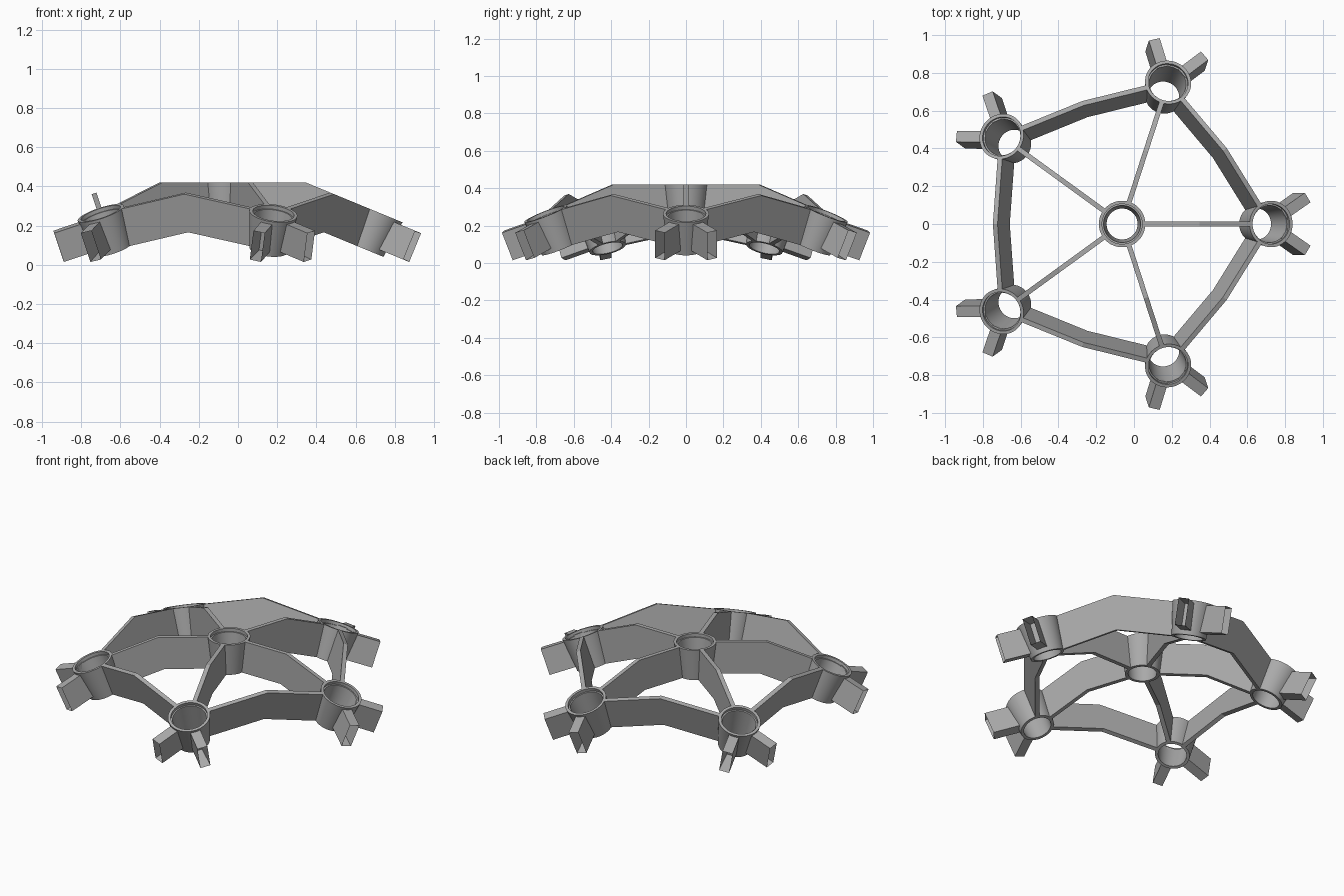
import bpy, bmesh
from math import sin, cos, tan, radians
from mathutils import Vector, Matrix

cube = bpy.data.objects.get("Cube")
if cube:
    bpy.data.objects.remove(cube)

TILT = radians(22.4)            # angle between the middle hub and each outer hub
RADIUS = 2.07                   # dome sphere radius
DEPTH = 0.2                     # depth of hubs and struts
CENTRE = Vector((-0.063, 0, 0.42 - RADIUS))

grey = bpy.data.materials.new("plain_grey")
grey.use_nodes = True
COLOUR = (0.4, 0.4, 0.4, 1)
grey.diffuse_color = COLOUR
grey.node_tree.nodes["Principled BSDF"].inputs["Base Color"].default_value = COLOUR


def add_object(name, bm, matrix=None, smooth=False):
    bmesh.ops.recalc_face_normals(bm, faces=bm.faces)
    mesh = bpy.data.meshes.new(name)
    bm.to_mesh(mesh)
    bm.free()
    mesh.materials.append(grey)
    obj = bpy.data.objects.new(name, mesh)
    bpy.context.collection.objects.link(obj)
    if matrix:
        obj.matrix_world = matrix
    if smooth:
        bpy.ops.object.select_all(action="DESELECT")
        obj.select_set(True)
        bpy.context.view_layer.objects.active = obj
        bpy.ops.object.shade_smooth_by_angle(angle=radians(30))
    return obj


def hub(name, matrix):
    """Tapered ring with a stepped bore, top rim at local z = 0."""
    profile = [(0.123, 0), (0.1, -DEPTH), (0.082, -DEPTH), (0.098, -0.02),
               (0.106, -0.02), (0.106, 0)]
    bm = bmesh.new()
    verts = [bm.verts.new((r, 0, z)) for r, z in profile]
    edges = [bm.edges.new((verts[i - 1], v)) for i, v in enumerate(verts)]
    bmesh.ops.spin(bm, geom=verts + edges, cent=(0, 0, 0), axis=(0, 0, 1),
                   angle=radians(360), steps=64, use_duplicate=False)
    bmesh.ops.remove_doubles(bm, verts=bm.verts, dist=0.0005)
    add_object(name, bm, matrix, smooth=True)


def strut(name, a, b, thickness=0.026):
    """Bent board between the hubs whose axes are a and b."""
    bend = (a + b) / (1 + a.dot(b))
    top, bottom = [], []
    for axis in (a, b):
        along = (bend - axis).normalized()
        top.append(CENTRE + axis * RADIUS + along * 0.112)
        bottom.append(CENTRE + axis * (RADIUS - DEPTH) + along * 0.09)
    top.insert(1, CENTRE + bend * RADIUS)
    bottom.insert(1, CENTRE + bend * (RADIUS - DEPTH))
    side = a.cross(b).normalized() * thickness
    bm = bmesh.new()
    face = bm.faces.new([bm.verts.new(p - side / 2) for p in top + bottom[::-1]])
    extruded = bmesh.ops.extrude_face_region(bm, geom=[face], use_keep_orig=True)
    moved = [g for g in extruded["geom"] if isinstance(g, bmesh.types.BMVert)]
    bmesh.ops.translate(bm, verts=moved, vec=side)
    add_object(name, bm)


def socket(name, matrix, start=0.096, end=0.257, width=0.06, wall=0.014):
    """Hollow rectangular socket running out along local x."""
    z_top, z_bottom = -0.015, -0.174
    height = z_top - z_bottom
    bm = bmesh.new()
    box = Matrix.Translation(((start + end) / 2, 0, (z_top + z_bottom) / 2))
    bmesh.ops.create_cube(bm, size=1, matrix=box @ Matrix.Diagonal(
        (end - start, width, height, 1)))
    bm.faces.ensure_lookup_table()
    mouth = max(bm.faces, key=lambda f: f.calc_center_median().x)
    bmesh.ops.inset_region(bm, faces=[mouth], thickness=wall)
    bmesh.ops.translate(bm, verts=mouth.verts, vec=(start + 0.03 - end, 0, 0))
    add_object(name, bm, matrix)


# Middle hub
up = Vector((0, 0, 1))
hub("middle_hub", Matrix.Translation(CENTRE + up * RADIUS))

# Outer hubs with two sockets each
axes = []
for i in range(5):
    turn = Matrix.Rotation(radians(72 * i), 4, "Z") @ Matrix.Rotation(TILT, 4, "Y")
    axis = turn.to_3x3() @ up
    axes.append(axis)
    frame = Matrix.Translation(CENTRE + axis * RADIUS) @ turn
    hub(f"outer_hub_{i + 1}", frame)
    for label, angle in (("a", 33), ("b", -33)):
        socket(f"socket_{i + 1}{label}",
               frame @ Matrix.Rotation(radians(angle), 4, "Z"))

# Spokes and perimeter struts
for i, axis in enumerate(axes):
    strut(f"spoke_{i + 1}", up, axis)
    strut(f"perimeter_strut_{i + 1}", axis, axes[(i + 1) % 5])
